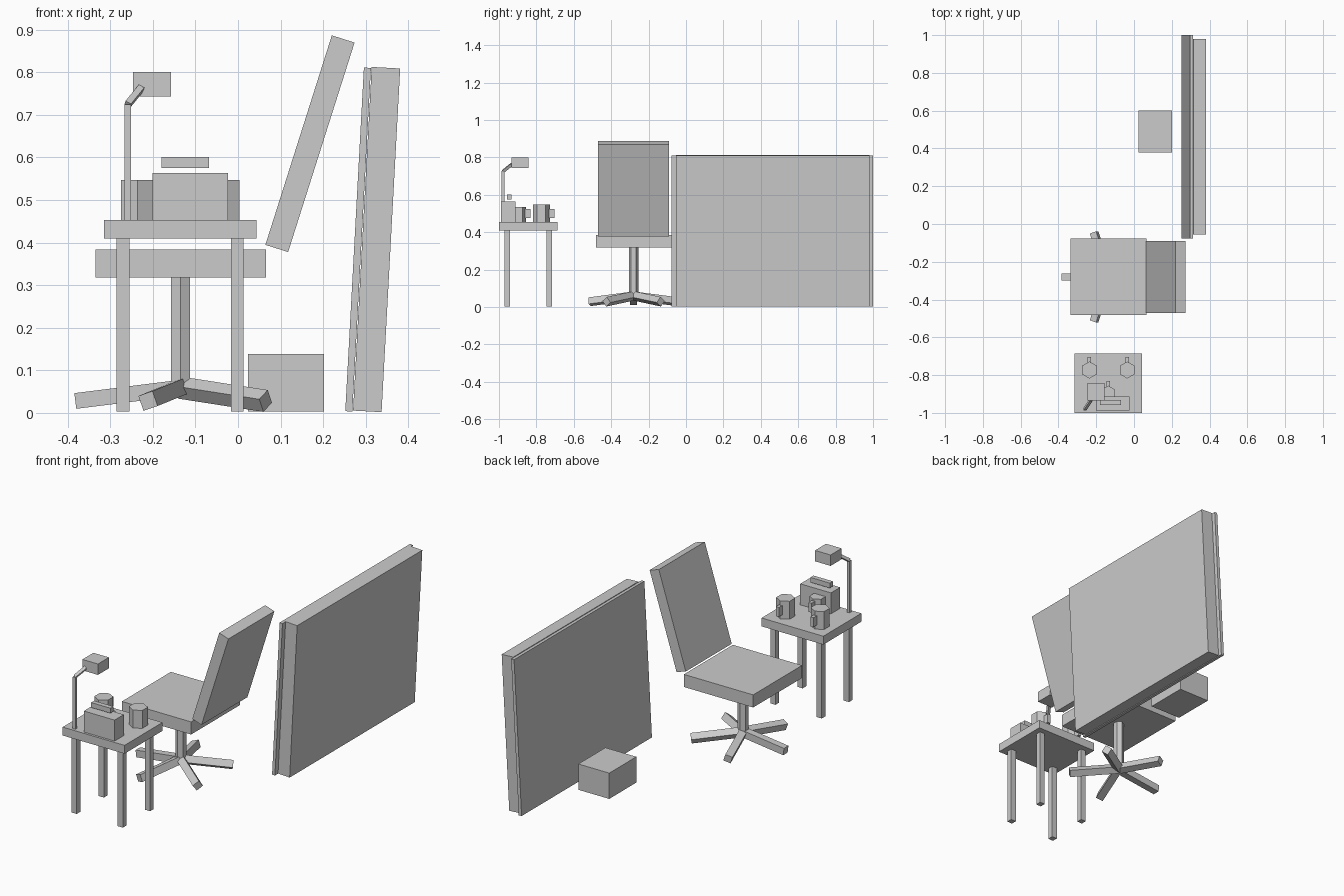
import bpy
from math import radians, cos, sin
from mathutils import Vector

old = bpy.data.objects.get("Cube")
if old:
    bpy.data.objects.remove(old, do_unlink=True)

grey = bpy.data.materials.new("plain_grey")
grey.use_nodes = True
grey.diffuse_color = (0.6, 0.6, 0.6, 1)
grey.node_tree.nodes["Principled BSDF"].inputs["Base Color"].default_value = (0.6, 0.6, 0.6, 1)


def finish(name):
    ob = bpy.context.object
    ob.name = name
    ob.data.materials.append(grey)
    return ob


def box(name, center, size, tilt=0):
    """Box with an optional lean about the y axis."""
    bpy.ops.mesh.primitive_cube_add(size=1, location=center, rotation=(0, radians(tilt), 0))
    ob = finish(name)
    ob.scale = size
    return ob


def span(name, x, y, z):
    """Upright box given by its (low, high) range on each axis."""
    return box(name, [(a + b) / 2 for a, b in (x, y, z)], [b - a for a, b in (x, y, z)])


def beam(name, start, end, width):
    """Square bar swung from vertical onto the line between two points."""
    start, end = Vector(start), Vector(end)
    line = end - start
    ob = box(name, (start + end) / 2, (width, width, line.length))
    ob.rotation_mode = 'QUATERNION'
    ob.rotation_quaternion = Vector((0, 0, 1)).rotation_difference(line)
    return ob


def hexagon(name, x, y, low, high, radius):
    """Six-sided upright prism with corners on the y axis."""
    bpy.ops.mesh.primitive_cylinder_add(vertices=6, radius=radius, depth=high - low,
                                        location=(x, y, (low + high) / 2))
    return finish(name)


# Side table
TABLE_X, TABLE_Y, TOP = -0.136, -0.843, 0.453
span("table_top", (-0.315, 0.043), (-1, -0.686), (0.409, TOP))
for side, sx in (("right", -1), ("left", 1)):
    for end, sy in (("front", -1), ("back", 1)):
        box(f"table_leg_{end}_{side}", (TABLE_X + sx * 0.134, TABLE_Y + sy * 0.1125, 0.206),
            (0.03, 0.03, 0.406))

# Appliance with a hovering bar above it
span("appliance_body", (-0.201, -0.023), (-0.988, -0.912), (TOP, 0.563))
span("appliance_bar", (-0.18, -0.068), (-0.957, -0.932), (0.575, 0.601))

# Mugs with block handles
mugs = (("right", -0.236, -0.773, 0.045, 0.547),
        ("left", -0.036, -0.773, 0.045, 0.547),
        ("middle", TABLE_X, -0.894, 0.038, 0.535))
for label, x, y, radius, high in mugs:
    hexagon(f"mug_{label}", x, y, TOP, high, radius)
    span(f"mug_handle_{label}", (x - 0.009, x + 0.009),
         (y + radius - 0.008, y + radius + 0.024), (0.475, 0.524))

# Lamp
elbow = (-0.259, -0.979, 0.724)
beam("lamp_pole", (*elbow[:2], TOP), elbow, 0.015)
beam("lamp_neck", elbow, (-0.228, -0.932, 0.762), 0.015)
span("lamp_head", (-0.247, -0.157), (-0.934, -0.843), (0.743, 0.8))

# Swivel chair
CHAIR_X, CHAIR_Y, HUB = -0.135, -0.28, 0.059
span("chair_seat", (-0.335, 0.066), (-0.482, -0.077), (0.318, 0.384))
box("chair_back", (0.169, CHAIR_Y, 0.632), (0.056, 0.38, 0.516), 17.6)
hexagon("chair_column", CHAIR_X, CHAIR_Y, HUB, 0.318, 0.026)
for i in range(5):
    a = radians(180 + 72 * i)
    beam(f"chair_foot_{i + 1}", (CHAIR_X, CHAIR_Y, HUB),
         (CHAIR_X + 0.247 * cos(a), CHAIR_Y + 0.247 * sin(a), 0.028), 0.037)

# Leaning panel in two layers
LEAN = 3.1
box("panel_sheet", (0.282, 0.461, 0.407), (0.0165, 1.078, 0.808), LEAN)
box("panel_core", (0.3255, 0.463, 0.407), (0.067, 1.035, 0.808), LEAN)

# Loose floor box
span("floor_box", (0.023, 0.202), (0.378, 0.602), (0.003, 0.138))
